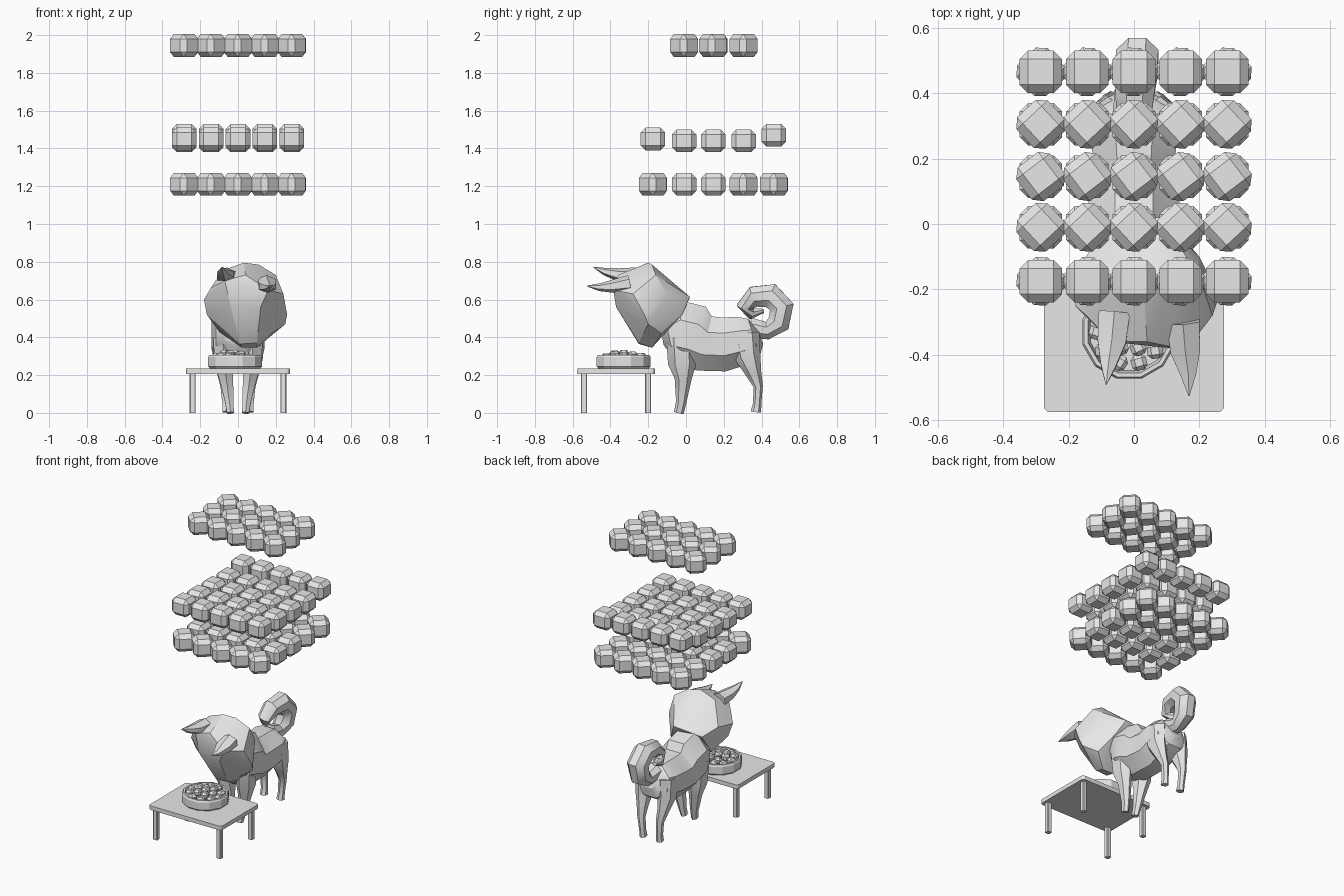
import bpy, bmesh, math, random
from mathutils import Vector, Matrix

if "Cube" in bpy.data.objects:
    bpy.data.objects.remove(bpy.data.objects["Cube"])

grey = bpy.data.materials.new("plain grey")
grey.use_nodes = True
grey.diffuse_color = (0.8, 0.8, 0.8, 1)
grey.node_tree.nodes["Principled BSDF"].inputs["Base Color"].default_value = (0.8, 0.8, 0.8, 1)


def finish(name, bm, smooth=None):
    bmesh.ops.recalc_face_normals(bm, faces=bm.faces[:])
    mesh = bpy.data.meshes.new(name)
    bm.to_mesh(mesh)
    bm.free()
    mesh.materials.append(grey)
    if smooth:
        mesh.shade_smooth()
        mesh.set_sharp_from_angle(angle=math.radians(smooth))
    return place(name, mesh)


def place(name, mesh, loc=(0, 0, 0), turn=0):
    ob = bpy.data.objects.new(name, mesh)
    ob.location = loc
    ob.rotation_euler.z = turn
    bpy.context.collection.objects.link(ob)
    return ob


def loft(name, rings, smooth=30):
    """Skin a list of point rings and cap both ends."""
    bm = bmesh.new()
    loops = [[bm.verts.new(p) for p in ring] for ring in rings]
    n = len(loops[0])
    for a, b in zip(loops, loops[1:]):
        for i in range(n):
            j = (i + 1) % n
            bm.faces.new((a[i], a[j], b[j], b[i]))
    bm.faces.new(loops[0])
    bm.faces.new(loops[-1])
    return finish(name, bm, smooth)


def tube(name, path, sides=8, smooth=30):
    """Elliptic tube through (x, y, z, half width, half depth) stations."""
    pts = [Vector(p[:3]) for p in path]
    rings = []
    for i, p in enumerate(path):
        t = (pts[min(i + 1, len(pts) - 1)] - pts[max(i - 1, 0)]).normalized()
        side = (Vector((1, 0, 0)) - t * t.x).normalized()
        up = t.cross(side)
        angles = [math.tau * (k + 0.5) / sides for k in range(sides)]
        rings.append([pts[i] + side * p[3] * math.cos(a) + up * p[4] * math.sin(a) for a in angles])
    return loft(name, rings, smooth)


def block(name, lo, hi, bevel=0.0, vertical_only=False, segments=1):
    lo, hi = Vector(lo), Vector(hi)
    bm = bmesh.new()
    bmesh.ops.create_cube(bm, size=1)
    bmesh.ops.scale(bm, vec=hi - lo, verts=bm.verts[:])
    bmesh.ops.translate(bm, vec=(lo + hi) / 2, verts=bm.verts[:])
    if bevel:
        edges = [e for e in bm.edges if not vertical_only
                 or abs(e.verts[0].co.z - e.verts[1].co.z) > 1e-4]
        bmesh.ops.bevel(bm, geom=edges, offset=bevel, segments=segments,
                        profile=0.5, affect='EDGES')
    return finish(name, bm)


def hull(name, points, smooth=25):
    bm = bmesh.new()
    for p in points:
        bm.verts.new(p)
    out = bmesh.ops.convex_hull(bm, input=bm.verts[:])
    loose = {v for v in out["geom_interior"] + out["geom_unused"]
             if isinstance(v, bmesh.types.BMVert)}
    bmesh.ops.delete(bm, geom=list(loose), context='VERTS')
    return finish(name, bm, smooth)


# Table
block("table_top", (-0.275, -0.575, 0.207), (0.275, -0.165, 0.235), 0.018, True, 3)
for sx in (-1, 1):
    for y in (-0.54, -0.2):
        x = sx * 0.24
        block("table_leg", (x - 0.016, y - 0.016, 0), (x + 0.016, y + 0.016, 0.21), 0.004, True)

# Food bowl
bowl = Vector((-0.015, -0.33, 0))
profile = [(0.138, 0.235), (0.148, 0.245), (0.148, 0.295), (0.142, 0.306),
           (0.13, 0.306), (0.122, 0.268)]
loft("food_bowl", [[bowl + Vector((r * math.cos(a), r * math.sin(a), z))
                    for a in (math.tau * (k + 0.5) / 12 for k in range(12))]
                   for r, z in profile], 20)

# Kibble in the bowl
nugget = block("kibble", (-0.024, -0.024, -0.022), (0.024, 0.024, 0.022), 0.012)
nugget.location = bowl + Vector((0, 0, 0.31))
random.seed(4)
for count, radius, z in ((6, 0.055, 0.302), (10, 0.098, 0.288)):
    for k in range(count):
        a = math.tau * k / count
        place("kibble", nugget.data,
              bowl + Vector((radius * math.cos(a), radius * math.sin(a), z + random.uniform(-0.005, 0.01))),
              random.uniform(0, 1.5))

# Floating layers of treats
treat = block("treat", (-0.065, -0.065, -0.06), (0.065, 0.065, 0.06), 0.026).data
bpy.data.objects.remove(bpy.data.objects["treat"])
rows = (-0.175, -0.01, 0.145, 0.305, 0.465)
layers = (((1.21,) * 5, (0.75, 0, 0, 0.75, 0.75)),
          ((1.45, 1.44, 1.44, 1.44, 1.47), (0, 0, 0, 0, 0)),
          ((None, 1.945, 1.945, 1.945, None), (0, 0.75, 0.65, 0.75, 0)))
for heights, turns in layers:
    for y, z, turn in zip(rows, heights, turns):
        if z:
            for k in range(-2, 3):
                place("treat", treat, (k * 0.1425, y, z), turn)

# Dog torso: y, bottom, top, half width
torso = [(-0.125, 0.36, 0.44, 0.07), (-0.09, 0.28, 0.53, 0.12), (-0.03, 0.24, 0.6, 0.145),
         (0.04, 0.225, 0.58, 0.145), (0.1, 0.215, 0.52, 0.138), (0.2, 0.215, 0.51, 0.13),
         (0.3, 0.25, 0.515, 0.14), (0.36, 0.29, 0.505, 0.12), (0.39, 0.36, 0.46, 0.06)]
tube("dog_torso", [(0, y, (a + b) / 2, w * 1.04, (b - a) / 2 * 1.05) for y, a, b, w in torso])

# Dog legs
for sx, side in ((1, "left"), (-1, "right")):
    tube("front_leg_" + side, [
        (sx * 0.08, -0.025, 0.4, 0.06, 0.08), (sx * 0.075, -0.02, 0.26, 0.055, 0.075),
        (sx * 0.062, -0.015, 0.18, 0.042, 0.045), (sx * 0.046, -0.025, 0.06, 0.026, 0.028),
        (sx * 0.04, -0.038, 0, 0.021, 0.026)], 6)
    tube("rear_leg_" + side, [
        (sx * 0.08, 0.31, 0.42, 0.06, 0.08), (sx * 0.085, 0.325, 0.3, 0.055, 0.07),
        (sx * 0.078, 0.358, 0.21, 0.036, 0.042), (sx * 0.07, 0.382, 0.14, 0.026, 0.025),
        (sx * 0.064, 0.377, 0.05, 0.022, 0.022), (sx * 0.062, 0.37, 0.005, 0.024, 0.028)], 6)

# Curled tail
curl = [(0, 0.34, 0.45, 0.06), (0, 0.43, 0.435, 0.05), (0.005, 0.49, 0.475, 0.065),
        (0.01, 0.507, 0.56, 0.07), (0.005, 0.45, 0.62, 0.07), (0, 0.36, 0.615, 0.06),
        (-0.015, 0.312, 0.565, 0.045), (-0.035, 0.345, 0.525, 0.032), (-0.05, 0.41, 0.54, 0.012)]
tube("tail", [(x, y, z, r, r) for x, y, z, r in curl], 8, 40)

# Head, lowered towards the bowl and tilted
hull("dog_head", [
    (0.03, -0.2, 0.795), (0.11, -0.18, 0.785), (-0.08, -0.2, 0.755), (0.2, -0.16, 0.73),
    (0, 0.02, 0.61), (0.08, 0.02, 0.615), (0.13, -0.02, 0.52), (-0.1, -0.03, 0.57),
    (0.26, -0.22, 0.52), (0.24, -0.28, 0.63), (0.25, -0.2, 0.47), (0.2, -0.1, 0.63),
    (-0.18, -0.25, 0.6), (-0.165, -0.22, 0.52), (-0.145, -0.28, 0.66), (-0.16, -0.12, 0.62),
    (-0.07, -0.36, 0.7), (0.16, -0.385, 0.65), (0.04, -0.36, 0.73), (-0.04, -0.36, 0.57),
    (0.12, -0.37, 0.56), (0.01, -0.25, 0.365), (0.1, -0.25, 0.37), (0.02, -0.18, 0.345),
    (0.1, -0.18, 0.345), (-0.1, -0.13, 0.43), (0.18, -0.13, 0.42)])

# Ears
tube("ear_left", [(0.15, -0.3, 0.685, 0.058, 0.045), (0.157, -0.39, 0.67, 0.052, 0.034),
                  (0.166, -0.46, 0.665, 0.028, 0.02), (0.168, -0.525, 0.672, 0.002, 0.002)], 6)
tube("ear_right", [(-0.06, -0.27, 0.725, 0.055, 0.045), (-0.068, -0.36, 0.732, 0.05, 0.034),
                   (-0.078, -0.43, 0.748, 0.028, 0.02), (-0.085, -0.49, 0.772, 0.002, 0.002)], 6)
